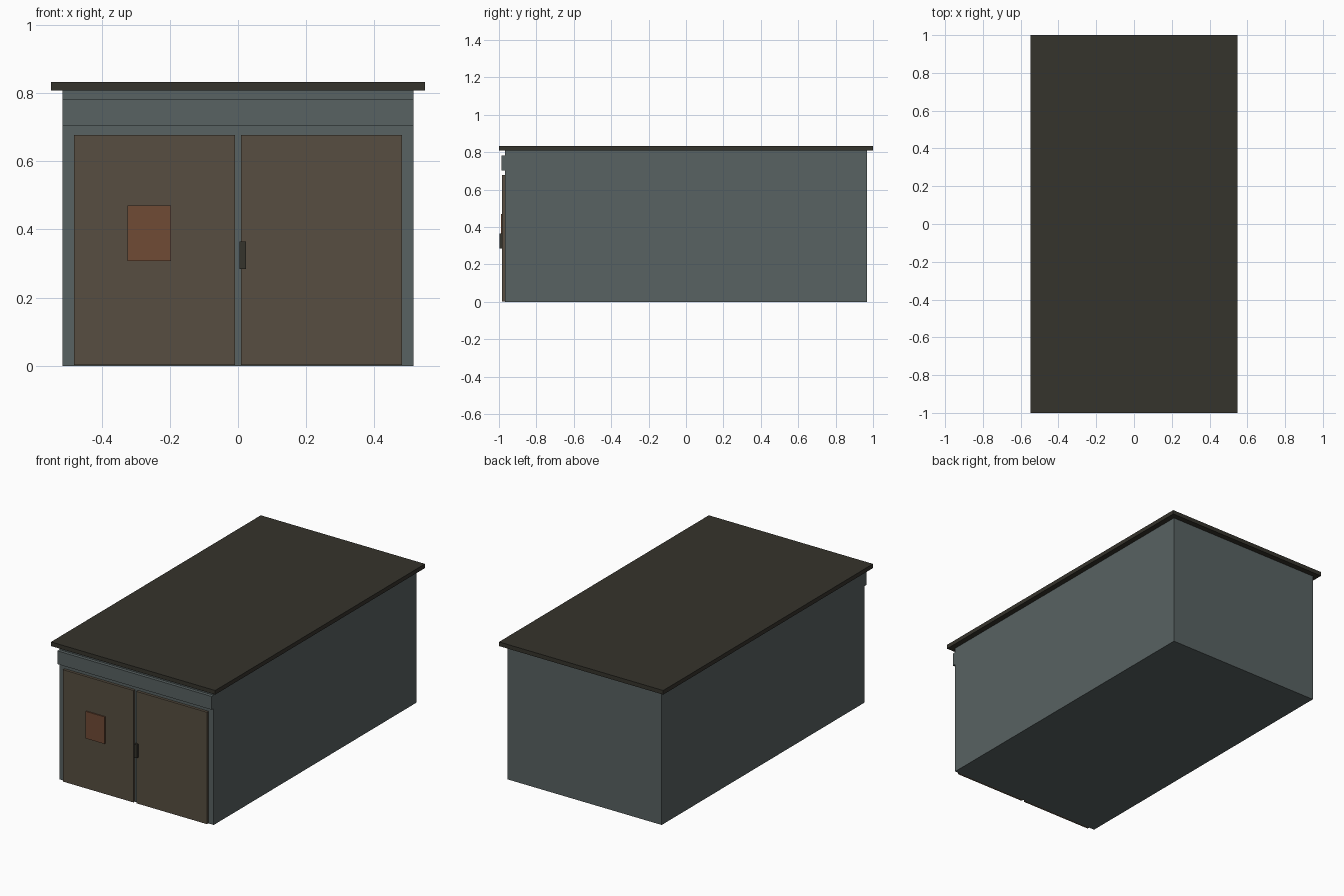
import bpy

default = bpy.data.objects.get("Cube")
if default:
    bpy.data.objects.remove(default, do_unlink=True)


def material(name, rgb):
    mat = bpy.data.materials.new(name)
    mat.use_nodes = True
    colour = (*rgb, 1)
    mat.diffuse_color = colour
    bsdf = mat.node_tree.nodes["Principled BSDF"]
    bsdf.inputs["Base Color"].default_value = colour
    bsdf.inputs["Roughness"].default_value = 0.9
    return mat


def box(name, mat, x, y, z):
    """Box given by its (min, max) range on each axis."""
    ranges = (x, y, z)
    bpy.ops.mesh.primitive_cube_add(size=1, location=[(a + b) / 2 for a, b in ranges])
    ob = bpy.context.object
    ob.name = ob.data.name = name
    ob.scale = [b - a for a, b in ranges]
    bpy.ops.object.transform_apply(location=False, rotation=False, scale=True)
    ob.data.materials.append(mat)
    return ob


wall_grey = material("wall blue grey", (0.098, 0.122, 0.122))
roof_dark = material("roof dark", (0.036, 0.033, 0.025))
door_brown = material("door brown", (0.095, 0.076, 0.053))
rust = material("rust red", (0.162, 0.069, 0.036))

HALF_W = 0.515    # half width of the walls
FRONT = -0.967    # front wall plane

# Main shell and overhanging flat roof
box("walls", wall_grey, (-HALF_W, HALF_W), (FRONT, -FRONT), (0, 0.81))
box("roof", roof_dark, (-0.548, 0.548), (-1, 1), (0.808, 0.833))

# Beam over the doors
box("lintel", wall_grey, (-HALF_W, HALF_W), (-0.987, FRONT), (0.703, 0.783))

# Pair of door leaves
for name, side in (("right_door", -1), ("left_door", 1)):
    box(name, door_brown, sorted((side * 0.009, side * 0.481)),
        (-0.983, FRONT), (0.002, 0.677))

# Rusty patch on one leaf and the handle on the other
box("rust_patch", rust, (-0.324, -0.197), (-0.99, -0.983), (0.307, 0.47))
box("door_handle", roof_dark, (0.005, 0.024), (-0.998, -0.98), (0.284, 0.364))
